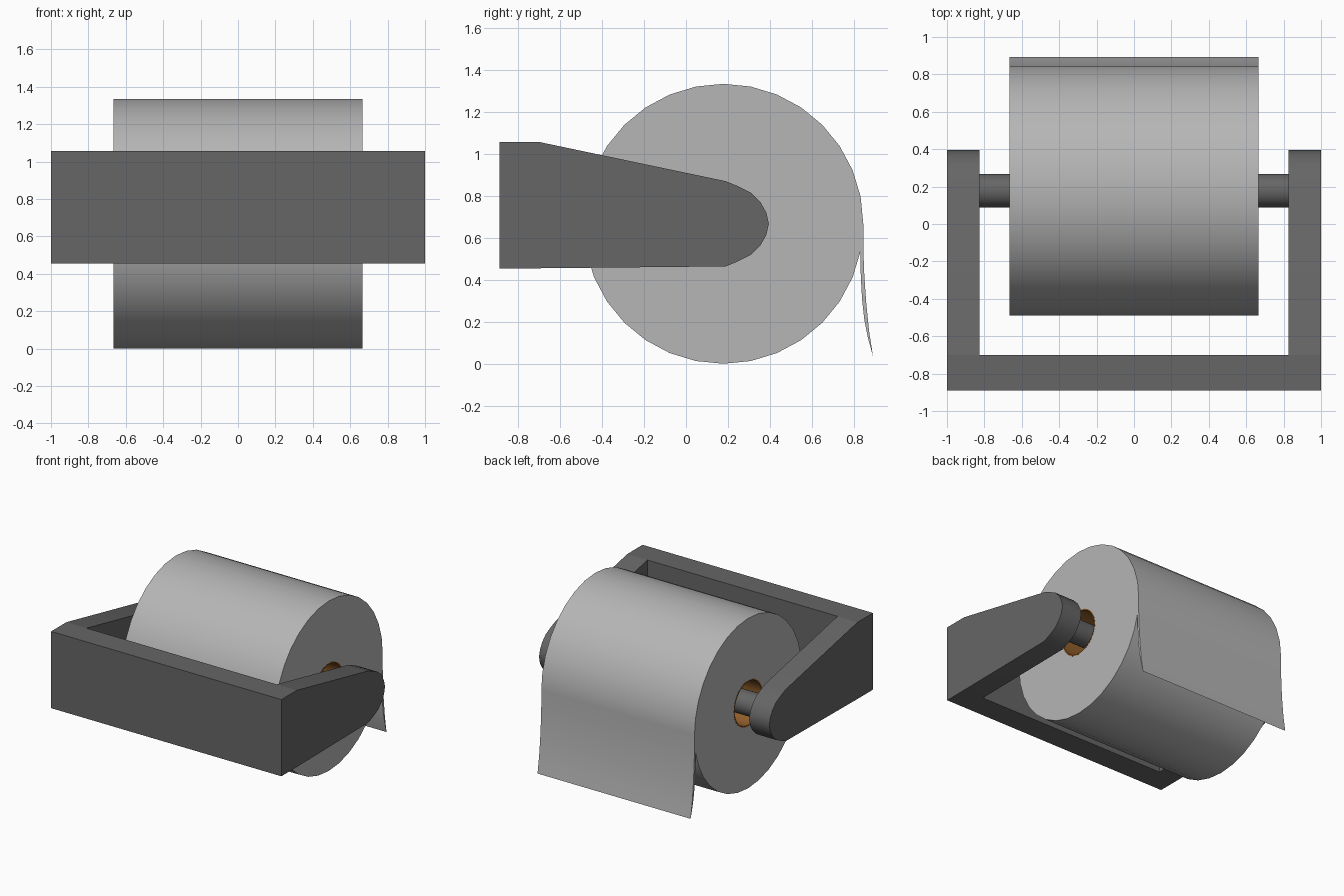
import bpy, bmesh, math

if "Cube" in bpy.data.objects:
    bpy.data.objects.remove(bpy.data.objects["Cube"])

CY, CZ = 0.178, 0.667      # axle centre (y, z)


def material(name, rgb):
    m = bpy.data.materials.new(name)
    m.diffuse_color = (*rgb, 1)
    m.use_nodes = True
    m.node_tree.nodes["Principled BSDF"].inputs["Base Color"].default_value = m.diffuse_color
    return m


PAPER = material("grey paper", (0.466, 0.466, 0.466))
METAL = material("dark grey", (0.132, 0.132, 0.132))
CARD = material("brown cardboard", (0.29, 0.115, 0.025))


def finish(name, bm, mat, angle=30):
    bmesh.ops.recalc_face_normals(bm, faces=bm.faces)
    me = bpy.data.meshes.new(name)
    bm.to_mesh(me)
    bm.free()
    me.materials.append(mat)
    ob = bpy.data.objects.new(name, me)
    bpy.context.collection.objects.link(ob)
    bpy.ops.object.select_all(action='DESELECT')
    ob.select_set(True)
    bpy.context.view_layer.objects.active = ob
    bpy.ops.object.shade_smooth_by_angle(angle=math.radians(angle))
    return ob


def prism(bm, profile, x0, x1):
    """Extrude a (y, z) outline along x."""
    a = [bm.verts.new((x0, y, z)) for y, z in profile]
    b = [bm.verts.new((x1, y, z)) for y, z in profile]
    n = len(a)
    for i in range(n):
        j = (i + 1) % n
        bm.faces.new((a[i], a[j], b[j], b[i]))
    bm.faces.new(a)
    bm.faces.new(b)


def circle(r, n=32):
    return [(CY + r * math.sin(2 * math.pi * i / n),
             CZ + r * math.cos(2 * math.pi * i / n)) for i in range(n)]


def tube(name, r_out, r_in, half, mat):
    """Hollow cylinder along x."""
    bm = bmesh.new()
    loops = [[bm.verts.new((x, y, z)) for y, z in circle(r)]
             for r, x in ((r_out, -half), (r_out, half), (r_in, half), (r_in, -half))]
    n = len(loops[0])
    for k in range(4):
        p, q = loops[k], loops[(k + 1) % 4]
        for i in range(n):
            j = (i + 1) % n
            bm.faces.new((p[i], p[j], q[j], q[i]))
    return finish(name, bm, mat)


# paper roll and its cardboard core
tube("paper_roll", 0.667, 0.18, 0.665, PAPER)
tube("cardboard_core", 0.18, 0.17, 0.666, CARD)

# loose sheet hanging from the back of the roll
sheet = [(0.845, 0.667), (0.845, 0.55), (0.85, 0.42), (0.859, 0.29), (0.872, 0.16),
         (0.892, 0.032),
         (0.868, 0.12), (0.850, 0.21), (0.839, 0.31), (0.833, 0.42), (0.832, 0.537)]
bm = bmesh.new()
prism(bm, sheet, -0.665, 0.665)
finish("hanging_sheet", bm, PAPER)

# axle rod through the core
bm = bmesh.new()
prism(bm, circle(0.09), -0.83, 0.83)
finish("axle_rod", bm, METAL)

# U-shaped bracket: wall plate joined to two tapering arms with rounded tips
tip = [(0.19, 0.87), (0.25, 0.845), (0.31, 0.815), (0.355, 0.77), (0.383, 0.72)]
arm = ([(-0.70, 0.455), (-0.70, 1.057)] + tip + [(0.395, CZ)]
       + [(y, 2 * CZ - z) for y, z in reversed(tip)])
bm = bmesh.new()
for s in (-1, 1):
    prism(bm, arm, s * 0.825, s * 1.0)
prism(bm, [(-0.89, 0.455), (-0.89, 1.057), (-0.70, 1.057), (-0.70, 0.455)], -1.0, 1.0)
finish("wall_bracket", bm, METAL)
